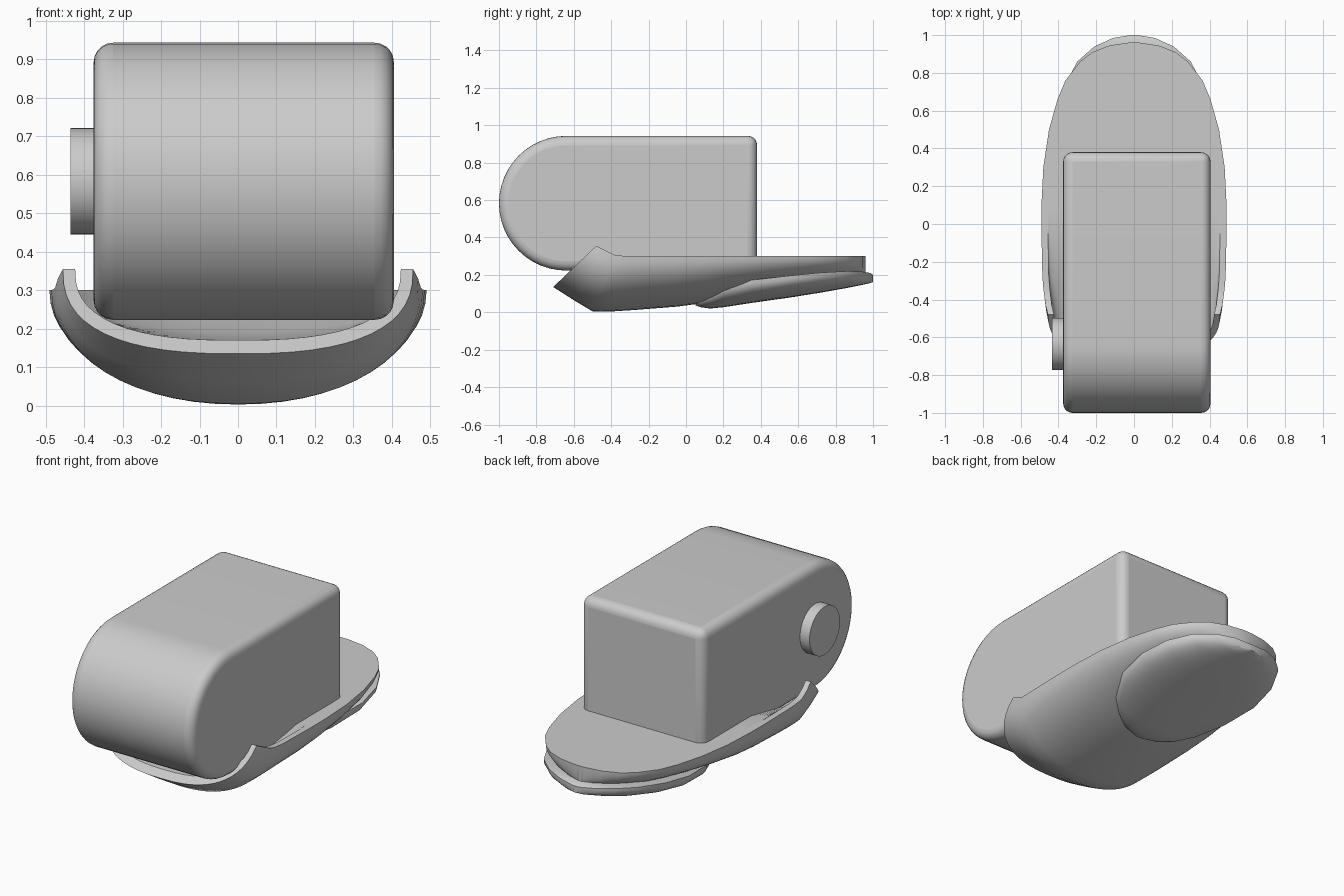
import bpy, bmesh, math

cube = bpy.data.objects.get("Cube")
if cube:
    bpy.data.objects.remove(cube, do_unlink=True)

grey = bpy.data.materials.new("plain grey")
grey.use_nodes = True
COLOUR = (0.6, 0.6, 0.6, 1)
grey.diffuse_color = COLOUR
grey.node_tree.nodes["Principled BSDF"].inputs["Base Color"].default_value = COLOUR


def finish(bm, name, angle=35, bevel=0):
    bmesh.ops.recalc_face_normals(bm, faces=bm.faces)
    mesh = bpy.data.meshes.new(name)
    bm.to_mesh(mesh)
    bm.free()
    obj = bpy.data.objects.new(name, mesh)
    bpy.context.collection.objects.link(obj)
    mesh.materials.append(grey)
    if bevel:
        mod = obj.modifiers.new("rounded edges", "BEVEL")
        mod.width, mod.segments, mod.limit_method = bevel, 5, "ANGLE"
    bpy.ops.object.select_all(action="DESELECT")
    obj.select_set(True)
    bpy.context.view_layer.objects.active = obj
    bpy.ops.object.shade_smooth_by_angle(angle=math.radians(angle))
    return obj


def extrude_x(profile, x0, x1):
    """Solid with a (y, z) profile running from x0 to x1."""
    bm = bmesh.new()
    face = bm.faces.new([bm.verts.new((x0, y, z)) for y, z in profile])
    out = bmesh.ops.extrude_face_region(bm, geom=[face])["geom"]
    moved = [v for v in out if isinstance(v, bmesh.types.BMVert)]
    bmesh.ops.translate(bm, verts=moved, vec=(x1 - x0, 0, 0))
    return bm


def arc(cy, cz, r, start, end, steps):
    angles = [math.radians(start + (end - start) * i / steps) for i in range(steps + 1)]
    return [(cy + r * math.cos(a), cz + r * math.sin(a)) for a in angles]


def u_curve(w, bottom, top, power, count=28):
    """Half superellipse hanging from the rim, as (x, z) points."""
    pts = []
    for i in range(count + 1):
        a = math.pi * i / count
        c, s = math.cos(a), math.sin(a)
        x = math.copysign(abs(c) ** power, c) * w
        pts.append((x, top - (top - bottom) * max(s, 0) ** power))
    return pts


def loft(stations, rim):
    """Skin U sections: (y bottom, y top, half width, bottom, top, dish, power)."""
    bm = bmesh.new()
    rings = []
    for yb, yt, w, b, t, dish, power in stations:
        outer = u_curve(w, b, t, power)
        inner = u_curve(w * (1 - rim), dish, t, power)
        ring = [bm.verts.new((x, yb + (yt - yb) * (z - b) / (t - b), z))
                for x, z in outer + inner[::-1]]
        rings.append(ring)
    n = len(rings[0])
    for r0, r1 in zip(rings, rings[1:]):
        for i in range(n):
            j = (i + 1) % n
            bm.faces.new((r0[i], r0[j], r1[j], r1[i]))
    for ring in (rings[0], rings[-1]):
        for i in range(n // 2 - 1):
            bm.faces.new((ring[i], ring[i + 1], ring[n - 2 - i], ring[n - 1 - i]))
    return bm


# Housing: block with a half-round front
housing = arc(-0.64, 0.583, 0.36, 90, 270, 24) + [(0.38, 0.223), (0.38, 0.943)]
finish(extrude_x(housing, -0.375, 0.405), "housing", bevel=0.05)

# Side knob
finish(extrude_x(arc(-0.635, 0.583, 0.138, 0, 352.5, 47), -0.435, -0.35), "side_knob")

# Hull: slanted open lip at the front, flat rounded deck at the back
front = [
    (-0.71, -0.48, 0.455, 0.135, 0.355, 0.17, 0.78),
    (-0.60, -0.43, 0.468, 0.065, 0.33, 0.175, 0.85),
    (-0.50, -0.38, 0.475, 0.005, 0.307, 0.18, 0.92),
    (-0.42, -0.34, 0.48, 0.003, 0.302, 0.19, 0.95),
    (-0.28, -0.28, 0.485, 0.012, 0.3, 0.22, 0.95),
    (-0.05, -0.05, 0.49, 0.03, 0.3, 0.3, 0.95),
]
back = [(0.1, 0.49, 0.05), (0.3, 0.48, 0.09), (0.5, 0.45, 0.125),
        (0.66, 0.405, 0.15), (0.76, 0.363, 0.165), (0.86, 0.285, 0.185),
        (0.91, 0.22, 0.195), (0.945, 0.13, 0.2), (0.96, 0.03, 0.205)]
hull = front + [(y, y, w, b, 0.3, 0.3, 0.95) for y, w, b in back]
finish(loft(hull, 0.07), "hull")

# Pad under the back of the hull
pad = [(0.05, 0.04, 0.037, 0.055), (0.08, 0.14, 0.027, 0.07), (0.13, 0.22, 0.02, 0.10),
       (0.2, 0.3, 0.027, 0.14), (0.35, 0.375, 0.05, 0.172), (0.55, 0.405, 0.078, 0.195),
       (0.72, 0.375, 0.105, 0.212), (0.86, 0.3, 0.13, 0.22), (0.94, 0.21, 0.146, 0.218),
       (0.985, 0.11, 0.156, 0.21), (1.0, 0.02, 0.162, 0.2)]
finish(loft([(y, y, w, b, t, t, 0.8) for y, w, b, t in pad], 0.05), "rear_pad")
